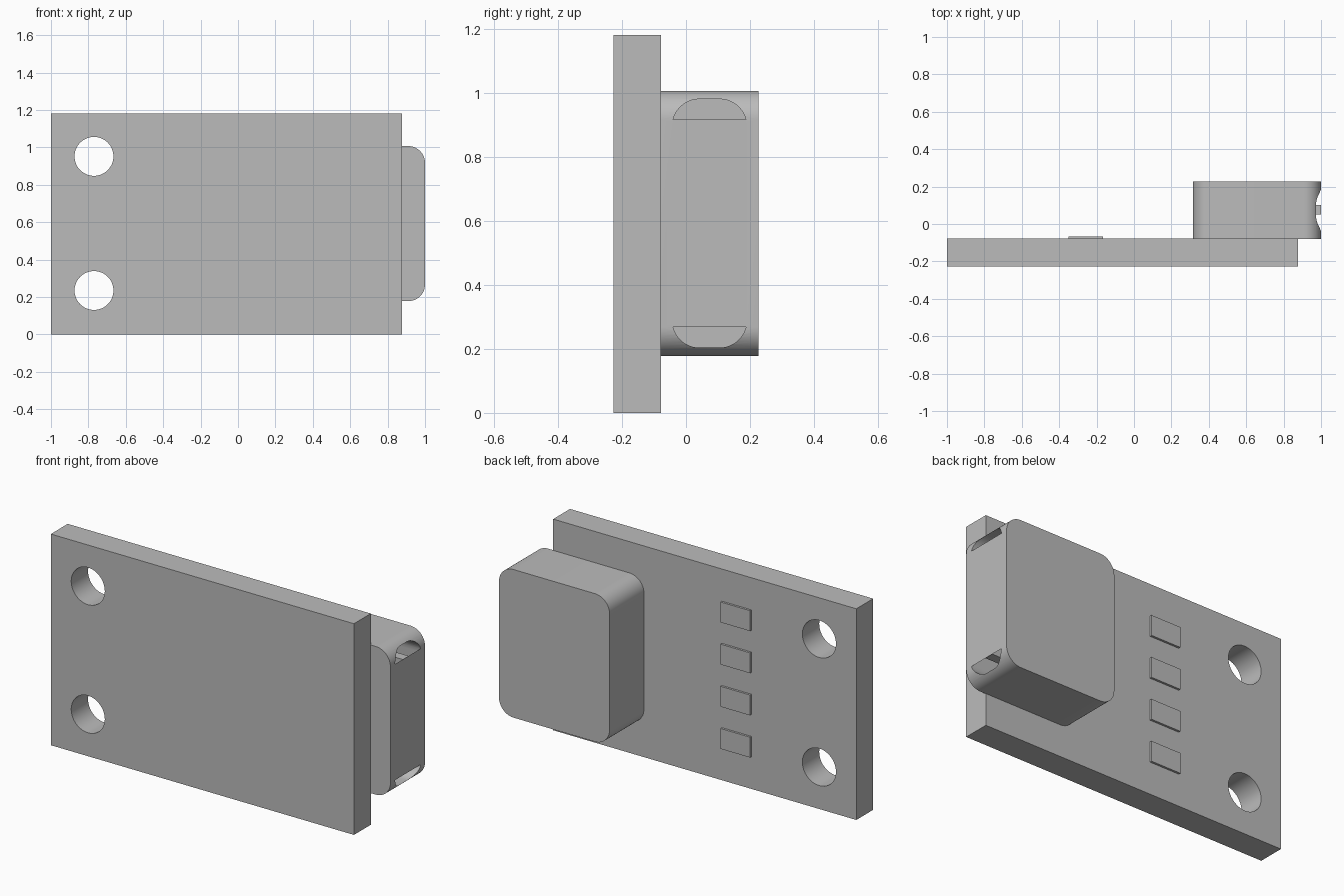
import bpy
import bmesh
from math import sin, cos, pi, radians
from mathutils import Vector

cube = bpy.data.objects.get("Cube")
if cube:
    bpy.data.objects.remove(cube, do_unlink=True)

grey = bpy.data.materials.new("plain grey")
grey.use_nodes = True
grey.diffuse_color = (0.5, 0.5, 0.5, 1)
grey.node_tree.nodes["Principled BSDF"].inputs["Base Color"].default_value = (0.5, 0.5, 0.5, 1)


def rounded(u0, u1, v0, v1, r=0, steps=12):
    """Rectangle outline with optional round corners."""
    if r == 0:
        return [(u0, v0), (u1, v0), (u1, v1), (u0, v1)]
    points = []
    corners = [(u1 - r, v1 - r), (u0 + r, v1 - r), (u0 + r, v0 + r), (u1 - r, v0 + r)]
    for i, (u, v) in enumerate(corners):
        for k in range(steps + 1):
            a = (i + k / steps) * pi / 2
            points.append((u + r * cos(a), v + r * sin(a)))
    return points


def circle(u, v, r, n=64):
    return [(u + r * cos(2 * pi * k / n), v + r * sin(2 * pi * k / n)) for k in range(n)]


def prism(name, outline, axis, low, high):
    """Extrude an outline along y (outline in x, z) or along x (outline in y, z)."""
    bm = bmesh.new()
    place = (lambda u, v: (u, low, v)) if axis == "y" else (lambda u, v: (low, u, v))
    face = bm.faces.new([bm.verts.new(place(u, v)) for u, v in outline])
    if high != low:
        made = bmesh.ops.extrude_face_region(bm, geom=[face])
        shift = Vector((0, high - low, 0)) if axis == "y" else Vector((high - low, 0, 0))
        moved = [g for g in made["geom"] if isinstance(g, bmesh.types.BMVert)]
        bmesh.ops.translate(bm, verts=moved, vec=shift)
        bmesh.ops.recalc_face_normals(bm, faces=bm.faces)
    mesh = bpy.data.meshes.new(name)
    bm.to_mesh(mesh)
    bm.free()
    mesh.materials.append(grey)
    obj = bpy.data.objects.new(name, mesh)
    bpy.context.collection.objects.link(obj)
    return obj


def select(obj):
    bpy.ops.object.select_all(action="DESELECT")
    obj.select_set(True)
    bpy.context.view_layer.objects.active = obj


def cut(obj, cutter):
    mod = obj.modifiers.new("cut", "BOOLEAN")
    mod.operation = "DIFFERENCE"
    mod.solver = "EXACT"
    mod.object = cutter
    select(obj)
    bpy.ops.object.modifier_apply(modifier=mod.name)
    bpy.data.objects.remove(cutter, do_unlink=True)


def smooth(obj):
    select(obj)
    bpy.ops.object.shade_smooth_by_angle(angle=radians(30))


# Circuit board with two mounting holes
FRONT, BACK = -0.227, -0.078
board = prism("board", rounded(-1, 0.877, 0, 1.182), "y", FRONT, BACK)
for z in (0.235, 0.952):
    cut(board, prism("hole_cutter", circle(-0.77, z, 0.104), "y", FRONT - 0.1, BACK + 0.1))
smooth(board)

# Four thin contact pads on the back
for i in range(4):
    z = 0.237 + 0.236 * i
    prism(f"pad_{i + 1}", rounded(-0.35, -0.167, z - 0.057, z + 0.057), "y", BACK, BACK + 0.012)

# Socket housing, hollowed from its +x end
housing = prism("socket_housing", rounded(0.315, 1, 0.178, 1.007, 0.09), "y", -0.08, 0.226)
cut(housing, prism("socket_cutter", rounded(-0.043, 0.19, 0.204, 0.981, 0.085), "x", 0.42, 1.1))
smooth(housing)

# Tongue inside the socket
prism("socket_tongue", rounded(0.05, 0.102, 0.28, 0.905), "x", 0.42, 0.999)

# Flat sheet closing the middle of the socket mouth
prism("mouth_sheet", rounded(-0.043, 0.19, 0.268, 0.917), "x", 1, 1)
